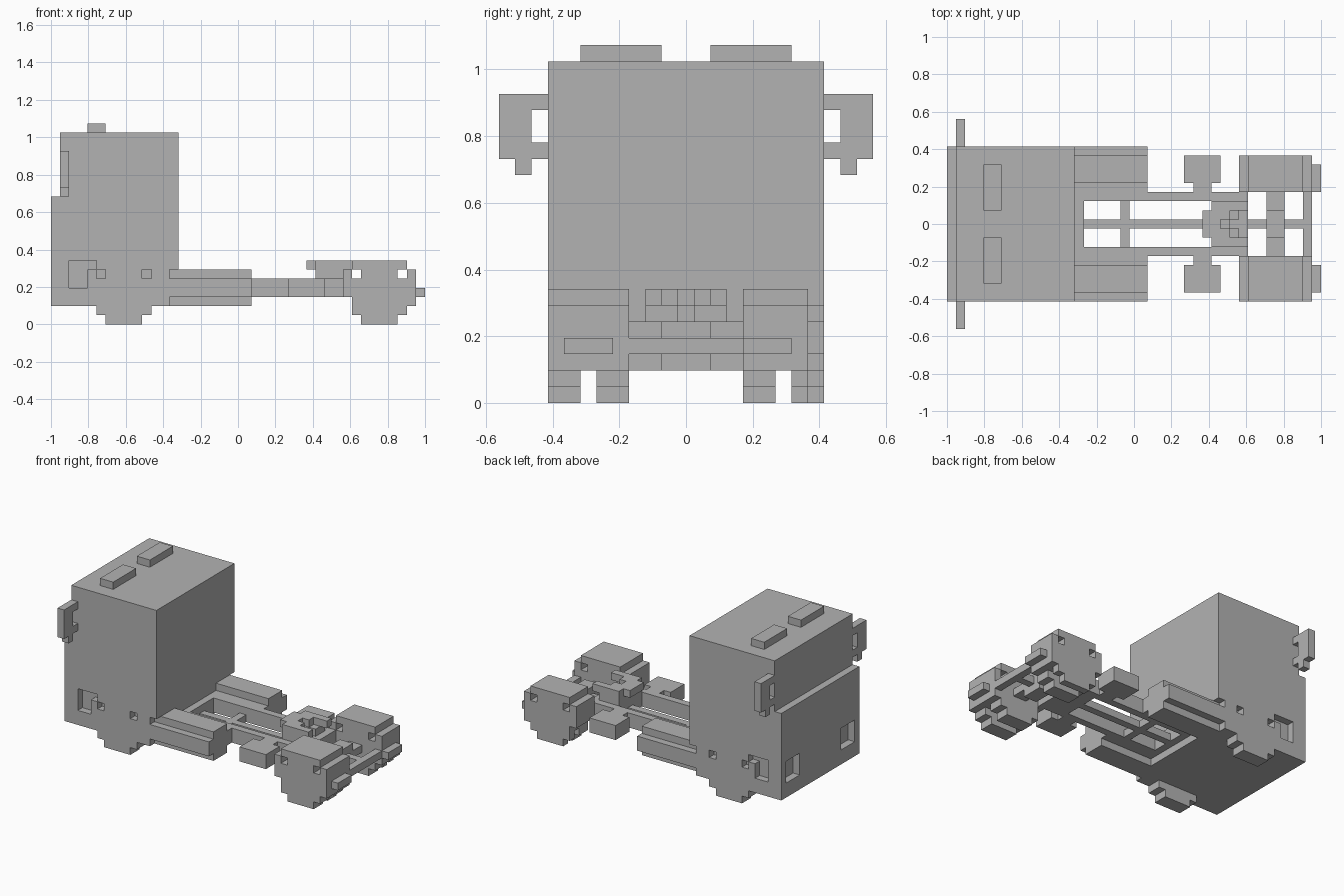
import bpy
import bmesh
from itertools import product
from mathutils import Vector

U = 2 / 41                      # edge of one grid block
ORIGIN = Vector((-1, -11.5 * U, 0))

if "Cube" in bpy.data.objects:
    bpy.data.objects.remove(bpy.data.objects["Cube"], do_unlink=True)

grey = bpy.data.materials.new("plain_grey")
grey.use_nodes = True
grey.diffuse_color = (0.45, 0.45, 0.45, 1)
grey.node_tree.nodes["Principled BSDF"].inputs["Base Color"].default_value = (0.45, 0.45, 0.45, 1)


def block(x0, x1, y0, y1, z0, z1):
    """Set of grid cells filling a box."""
    return set(product(range(x0, x1), range(y0, y1), range(z0, z1)))


def flip(cells):
    """Mirror cells across the long axis."""
    return {(x, 22 - y, z) for x, y, z in cells}


def both(cells):
    return cells | flip(cells)


def build(name, cells):
    """Skin a set of cells with its outer faces only."""
    bm = bmesh.new()
    verts = {}
    for cell in cells:
        for axis, side in product(range(3), (0, 1)):
            near = list(cell)
            near[axis] += 2 * side - 1
            if tuple(near) in cells:
                continue
            ring = []
            for a, b in ((0, 0), (1, 0), (1, 1), (0, 1)):
                p = list(cell)
                p[axis] += side
                p[(axis + 1) % 3] += a
                p[(axis + 2) % 3] += b
                key = tuple(p)
                if key not in verts:
                    verts[key] = bm.verts.new(ORIGIN + Vector(key) * U)
                ring.append(verts[key])
            bm.faces.new(ring if side else ring[::-1])
    bmesh.ops.dissolve_limit(bm, angle_limit=0.01, verts=bm.verts[:], edges=bm.edges[:])
    mesh = bpy.data.meshes.new(name)
    bm.to_mesh(mesh)
    bm.free()
    mesh.materials.append(grey)
    bpy.context.collection.objects.link(bpy.data.objects.new(name, mesh))


# Cab with sunken lamps, markers and clipped lower rear corners
cab = block(1, 14, 3, 20, 2, 21) | block(0, 1, 3, 20, 2, 14)
side_lamp = block(2, 4, 3, 4, 4, 7) | block(4, 5, 3, 4, 6, 7)
markers = block(5, 6, 3, 4, 5, 6) | block(10, 11, 3, 4, 5, 6)
front_lamp = block(0, 1, 4, 7, 4, 7)
corner = block(13, 14, 3, 4, 2, 3) | block(13, 14, 3, 4, 5, 6)
build("cab", cab - both(side_lamp | markers | front_lamp | corner))

# Roof lamps
lamp = block(4, 6, 5, 10, 21, 22)
build("right_roof_lamp", lamp)
build("left_roof_lamp", flip(lamp))

# Side mirrors on open brackets
mirror = block(1, 2, 0, 3, 15, 19) - block(1, 2, 2, 3, 16, 18)
mirror |= block(1, 2, 1, 2, 14, 15)
build("right_mirror", mirror)
build("left_mirror", flip(mirror))

# Front wheels
front_wheel = block(5, 11, 3, 5, 1, 2) | block(6, 10, 3, 5, 0, 1)
build("right_front_wheel", front_wheel)
build("left_front_wheel", flip(front_wheel))

# Side tanks with stepped round profile
tank = block(14, 22, 4, 7, 2, 6) | block(14, 22, 3, 8, 3, 5)
build("right_tank", tank)
build("left_tank", flip(tank))

# Chassis: outer rails, spine, cross members and coupling base
rails = both(block(14, 33, 8, 9, 3, 5))
spine = block(14, 40, 11, 12, 3, 4)
cross = block(14, 15, 8, 15, 3, 5) | block(19, 20, 8, 15, 3, 4)
base = block(29, 33, 8, 15, 3, 5)
build("chassis", rails | spine | cross | base)

# Small side boxes on short necks
side_box = block(26, 30, 4, 7, 3, 5) | block(27, 29, 7, 8, 3, 5)
build("right_side_box", side_box)
build("left_side_box", flip(side_box))

# Coupling plate with slot open to the rear
plate = block(28, 29, 10, 13, 6, 7) | block(29, 33, 9, 14, 6, 7)
slot = block(30, 33, 11, 12, 6, 7) | block(31, 33, 10, 13, 6, 7)
build("coupling_plate", plate - slot)
build("coupling_support", block(29, 32, 9, 14, 5, 6) - block(31, 32, 11, 12, 5, 6))

# Rear axle and differential
build("rear_axle", block(35, 37, 8, 15, 3, 4) | block(35, 37, 10, 13, 2, 5))


def rear_wheel(y0, y1, gap):
    """Twin wheel with side notches and a groove between the tyres."""
    body = block(34, 38, y0, y1, 0, 1) | block(33, 39, y0, y1, 1, 7)
    body |= block(32, 33, y0, y1, 3, 6) | block(39, 40, y0, y1, 2, 6)
    holes = block(33, 34, y0, y1, 5, 6) | block(38, 39, y0, y1, 5, 6)
    return body - holes - block(32, 40, gap, gap + 1, 0, 2)


build("right_rear_wheels", rear_wheel(3, 8, 5))
build("left_rear_wheels", rear_wheel(15, 19, 17))

# Rear bumper and tail lamps
build("rear_bumper", block(39, 40, 8, 15, 3, 4))
build("right_tail_lamp", block(40, 41, 4, 7, 3, 4))
build("left_tail_lamp", block(40, 41, 15, 18, 3, 4))
